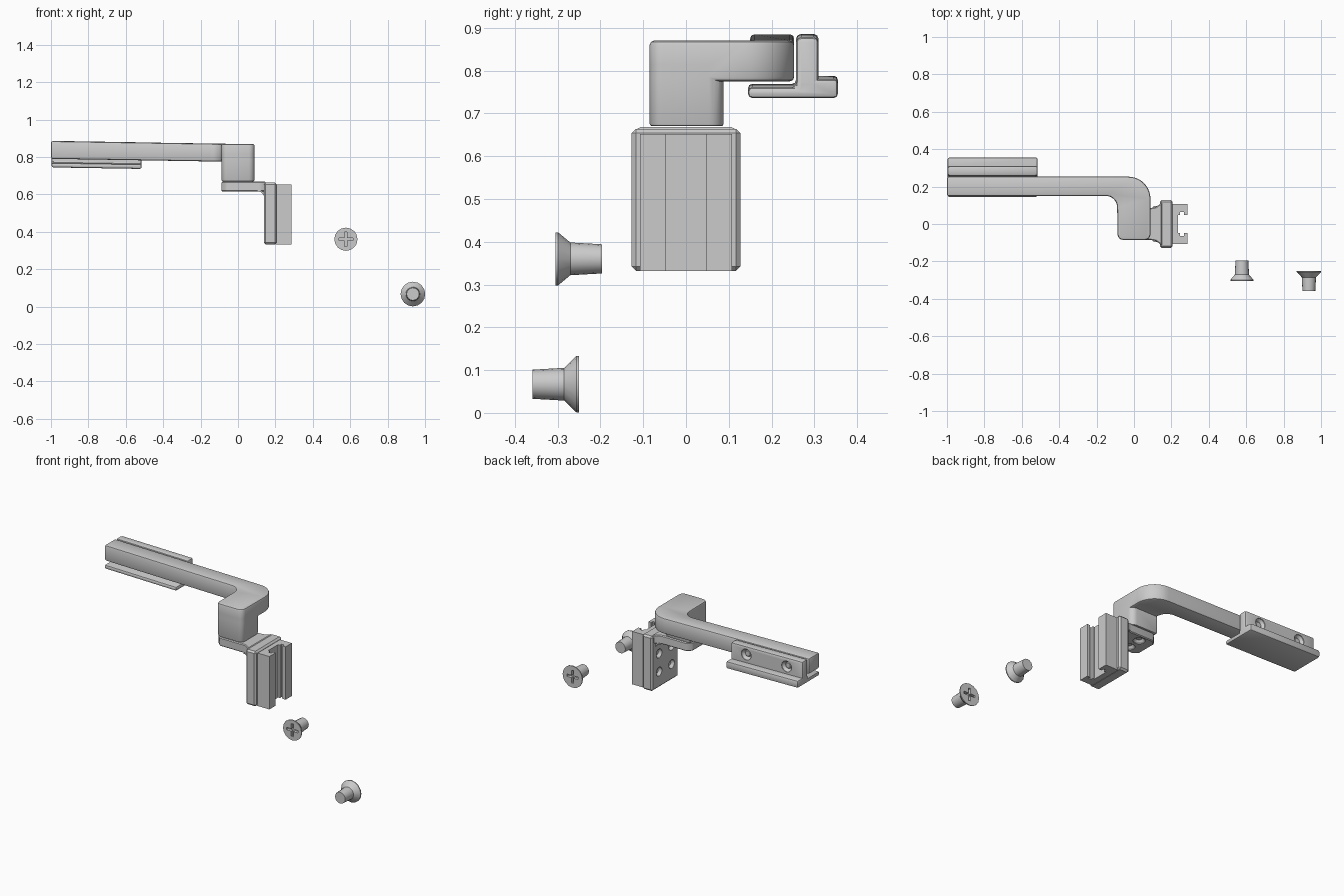
import bpy, bmesh
from math import sin, cos, pi, radians
from mathutils import Matrix, Vector

if "Cube" in bpy.data.objects:
    bpy.data.objects.remove(bpy.data.objects["Cube"])


def activate(ob):
    bpy.ops.object.select_all(action='DESELECT')
    ob.select_set(True)
    bpy.context.view_layer.objects.active = ob


def make(name, bm):
    bmesh.ops.recalc_face_normals(bm, faces=bm.faces)
    me = bpy.data.meshes.new(name)
    bm.to_mesh(me)
    bm.free()
    ob = bpy.data.objects.new(name, me)
    bpy.context.collection.objects.link(ob)
    return ob


def bevel(ob, width, segments=2):
    activate(ob)
    m = ob.modifiers.new("bevel", 'BEVEL')
    m.width, m.segments, m.limit_method, m.angle_limit = width, segments, 'ANGLE', radians(40)
    bpy.ops.object.modifier_apply(modifier=m.name)


def boolean(ob, other, op='DIFFERENCE'):
    activate(ob)
    m = ob.modifiers.new("bool", 'BOOLEAN')
    m.object, m.operation, m.solver = other, op, 'EXACT'
    bpy.ops.object.modifier_apply(modifier=m.name)
    bpy.data.objects.remove(other)


def smooth(ob):
    activate(ob)
    bpy.ops.object.shade_smooth_by_angle(angle=radians(30))


def prism(name, pts, a, b, axis='z'):
    """Extrude a closed outline: (x, y) along z, (x, z) along y or (y, z) along x."""
    put = {'z': lambda p, h: (p[0], p[1], h),
           'y': lambda p, h: (p[0], h, p[1]),
           'x': lambda p, h: (h, p[0], p[1])}[axis]
    bm = bmesh.new()
    lo = [bm.verts.new(put(p, a)) for p in pts]
    hi = [bm.verts.new(put(p, b)) for p in pts]
    bm.faces.new(lo)
    bm.faces.new(hi)
    for i in range(len(pts)):
        j = (i + 1) % len(pts)
        bm.faces.new((lo[i], lo[j], hi[j], hi[i]))
    return make(name, bm)


def arc(cx, cy, r, a0, a1, n=10):
    return [(cx + r * cos(radians(a0 + (a1 - a0) * i / n)),
             cy + r * sin(radians(a0 + (a1 - a0) * i / n))) for i in range(n + 1)]


def rect(x0, y0, x1, y1):
    return [(x0, y0), (x1, y0), (x1, y1), (x0, y1)]


def lathe(name, rings, origin, direction, sides=20):
    """Solid of revolution from (radius, height) rings along a direction."""
    mat = Matrix.Translation(origin) @ Vector(direction).to_track_quat('Z', 'Y').to_matrix().to_4x4()
    bm = bmesh.new()
    loops = [[bm.verts.new(mat @ Vector((r * cos(2 * pi * i / sides), r * sin(2 * pi * i / sides), h)))
              for i in range(sides)] for r, h in rings]
    bm.faces.new(loops[0])
    bm.faces.new(loops[-1])
    for p, q in zip(loops, loops[1:]):
        for i in range(sides):
            j = (i + 1) % sides
            bm.faces.new((p[i], p[j], q[j], q[i]))
    return make(name, bm)


def shear(ob):
    """Slight upward tilt toward the free end of the arm."""
    for v in ob.data.vertices:
        if v.co.x < -0.09:
            v.co.z -= 0.0165 * (v.co.x + 0.09)


def countersink(ob, name, origin, inward, r=0.027):
    """Conical recess with a small screw head seated in it."""
    o, d = Vector(origin), Vector(inward)
    boolean(ob, lathe("cutter", [(r, -0.01), (r, 0.004), (r * 0.6, 0.02), (r * 0.6, 0.03)], o, d))
    smooth(lathe(name, [(r * 0.45, 0.014), (r * 0.58, 0.018), (r * 0.58, 0.034)], o, d, 16))


# Arm with rounded elbow, plus the column beneath the elbow
outline = ([(-1, 0.15)] + arc(-0.15, 0.09, 0.06, 90, 0)
           + arc(-0.058, -0.055, 0.03, 180, 270, 4) + arc(0.058, -0.055, 0.03, 270, 360, 4)
           + arc(-0.03, 0.135, 0.118, 0, 90) + [(-1, 0.253)])
arm = prism("arm", outline, 0.775, 0.87)
bevel(arm, 0.01)
shear(arm)
post = (arc(-0.058, -0.055, 0.03, 180, 270, 4) + arc(0.058, -0.055, 0.03, 270, 360, 4)
        + arc(0.053, 0.053, 0.035, 0, 90, 6) + [(-0.088, 0.088)])
column = prism("column", post, 0.67, 0.82)
bevel(column, 0.006)
boolean(arm, column, 'UNION')
smooth(arm)

# Clamp: upright plate and wide foot under the arm's free end
plate = prism("clamp_plate", rect(-0.997, 0.75, -0.515, 0.871), 0.257, 0.31, 'y')
bevel(plate, 0.012)
foot = prism("clamp_foot", [(0.145, 0.729), (0.355, 0.729), (0.355, 0.773),
                            (0.257, 0.773), (0.257, 0.754), (0.145, 0.754)], -0.997, -0.515, 'x')
bevel(foot, 0.01)
boolean(plate, foot, 'UNION')
shear(plate)
for i, x in enumerate((-0.62, -0.89)):
    countersink(plate, f"clamp_screw_{i + 1}", (x, 0.31, 0.831), (0, -1, 0), 0.033)
smooth(plate)

# Bracket plate below the column, flaring into the mount
side = [(-0.088, 0.06), (-0.062, 0.086), (0.09, 0.086), (0.115, 0.09), (0.13, 0.1), (0.15, 0.118)]
neck = prism("bracket_plate", side + [(x, -y) for x, y in reversed(side)], 0.615, 0.668)
bevel(neck, 0.005, 1)
for i, y in enumerate((-0.042, 0.042)):
    countersink(neck, f"bracket_screw_{i + 1}", (0, y, 0.615), (0, 0, 1), 0.033)
smooth(neck)
gusset = prism("bracket_gusset", [(0.15, 0.62), (0.105, 0.62)] + arc(0.105, 0.581, 0.035, 90, 0, 6)
               + [(0.15, 0.581)], -0.095, 0.095, 'y')
smooth(gusset)

# Mount: flange and jaw block with an undercut vertical slot
flange = prism("mount_flange", rect(0.138, -0.127, 0.207, 0.127), 0.332, 0.664)
bevel(flange, 0.01, 1)
for i, (y, z) in enumerate([(y, z) for y in (-0.06, 0.06) for z in (0.43, 0.54)]):
    countersink(flange, f"mount_screw_{i + 1}", (0.138, y, z), (1, 0, 0))
smooth(flange)
half = [(0.2, 0.107), (0.285, 0.107), (0.285, 0.047), (0.266, 0.047),
        (0.266, 0.063), (0.247, 0.063), (0.247, 0.047), (0.235, 0.047)]
prism("mount_jaws", half + [(x, -y) for x, y in reversed(half)], 0.332, 0.652)


# Loose countersunk screws with cross recesses
def loose_screw(name, origin, s, r, sides):
    x, y, z = origin
    screw = lathe(name, [(r, 0), (r, 0.006), (0.038, 0.035), (0.038, 0.04), (0.034, 0.109)],
                  origin, (0, s, 0), sides)
    l, w = 0.038, 0.007
    cross = [(-w, -l), (w, -l), (w, -w), (l, -w), (l, w), (w, w),
             (w, l), (-w, l), (-w, w), (-l, w), (-l, -w), (-w, -w)]
    boolean(screw, prism("cutter", [(x + a, z + b) for a, b in cross], y - s * 0.02, y + s * 0.018, 'y'))
    smooth(screw)


loose_screw("loose_screw_front", (0.577, -0.305, 0.36), 1, 0.062, 16)
loose_screw("loose_screw_back", (0.935, -0.25, 0.067), -1, 0.066, 16)
